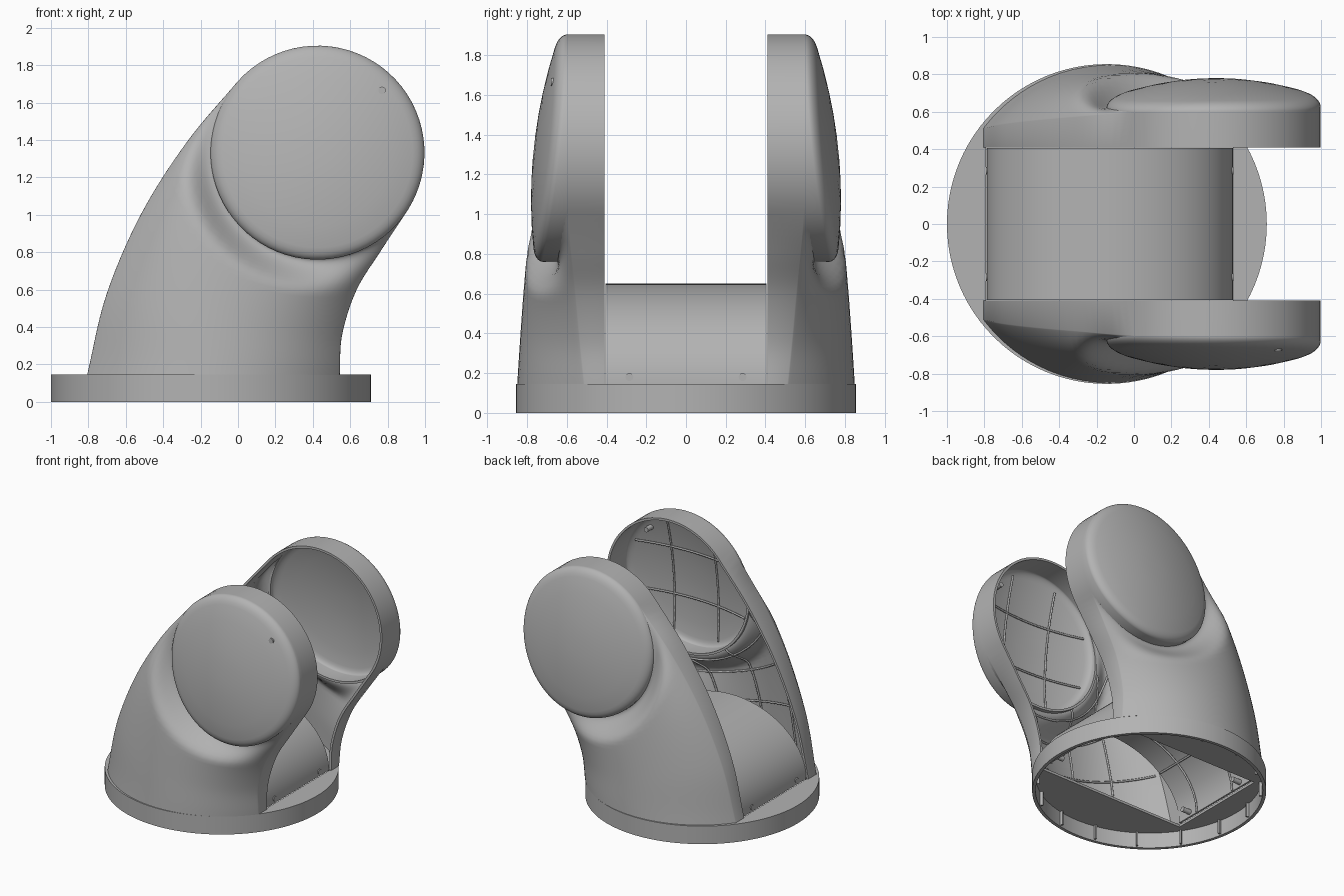
import bpy, bmesh, math
from mathutils import Vector, Matrix

if "Cube" in bpy.data.objects:
    bpy.data.objects.remove(bpy.data.objects["Cube"])

grey = bpy.data.materials.new("shell_grey")
grey.use_nodes = True
COLOUR = (0.45, 0.45, 0.45, 1)
grey.diffuse_color = COLOUR
grey.node_tree.nodes["Principled BSDF"].inputs["Base Color"].default_value = COLOUR


def add_grid(bm, rows, closed=False):
    """Skin a list of equally long point rows."""
    rings = [[bm.verts.new(p) for p in row] for row in rows]
    n = len(rows[0])
    for a, b in zip(rings, rings[1:]):
        for i in range(n if closed else n - 1):
            j = (i + 1) % n
            bm.faces.new((a[i], a[j], b[j], b[i]))
    return rings


def finish(name, bm, wall=0.0, angle=35):
    bmesh.ops.remove_doubles(bm, verts=bm.verts, dist=0.0005)
    bmesh.ops.recalc_face_normals(bm, faces=bm.faces)
    mesh = bpy.data.meshes.new(name)
    bm.to_mesh(mesh)
    bm.free()
    mesh.materials.append(grey)
    obj = bpy.data.objects.new(name, mesh)
    bpy.context.collection.objects.link(obj)
    bpy.ops.object.select_all(action="DESELECT")
    obj.select_set(True)
    bpy.context.view_layer.objects.active = obj
    if wall:
        mod = obj.modifiers.new("wall", "SOLIDIFY")
        mod.thickness, mod.offset = wall, 0
        bpy.ops.object.modifier_apply(modifier=mod.name)
    bpy.ops.object.shade_smooth_by_angle(angle=math.radians(angle))


def rod(name, a, b, radius):
    """Short cylinder between two points."""
    a, b = Vector(a), Vector(b)
    bm = bmesh.new()
    turn = (b - a).to_track_quat("Z", "Y").to_matrix().to_4x4()
    bmesh.ops.create_cone(bm, cap_ends=True, segments=16, radius1=radius, radius2=radius,
                          depth=(b - a).length, matrix=Matrix.Translation((a + b) / 2) @ turn)
    finish(name, bm)


def rib_curve(name, lines):
    curve = bpy.data.curves.new(name, "CURVE")
    curve.dimensions = "3D"
    curve.bevel_depth, curve.bevel_resolution = 0.008, 1
    for pts in lines:
        spline = curve.splines.new("POLY")
        spline.points.add(len(pts) - 1)
        for sp, p in zip(spline.points, pts):
            sp.co = (*p, 1)
    curve.materials.append(grey)
    bpy.context.collection.objects.link(bpy.data.objects.new(name, curve))


def through(points, v):
    """Smooth curve through evenly spaced control points, v in 0..1."""
    pts = [Vector(p) for p in points]
    pts = [2 * pts[0] - pts[1]] + pts + [2 * pts[-1] - pts[-2]]
    s = v * (len(points) - 1)
    i = min(int(s), len(points) - 2)
    u = s - i
    a, b, c, d = pts[i:i + 4]
    return 0.5 * (2 * b + (c - a) * u + (2 * a - 5 * b + 4 * c - d) * u * u
                  + (3 * b - a - 3 * c + d) * u ** 3)


# Arm outline: a round head joined to the foot by two curved edges
HEAD, HEAD_R, INNER_Y, HEAD_Y = Vector((0.425, 1.332)), 0.563, 0.41, 0.595
FOOT_Z, FOOT_R, FOOT_HALF = 0.145, 0.84, 0.67
FOOT_Y = math.sqrt(FOOT_R ** 2 - FOOT_HALF ** 2)


def on_head(deg):
    a = math.radians(deg)
    return HEAD + Vector((math.cos(a), math.sin(a))) * HEAD_R


ANG_L, ANG_R = 138, 328
LEFT = [(-0.797, FOOT_Z), (-0.695, 0.57), (-0.51, 1.0), (-0.265, 1.385), on_head(ANG_L)]
RIGHT = [(0.535, FOOT_Z), (0.548, 0.36), (0.625, 0.6), (0.755, 0.81), on_head(ANG_R)]
NV, NT = 28, 32


def edge_y(v):
    return FOOT_Y + (HEAD_Y - FOOT_Y) * v


def body_point(t, v, sgn, inset=0.0):
    """Outer skin of the lower arm: t runs across, v runs foot to head."""
    u = (t + 1) / 2
    a0, a1 = on_head(ANG_L), on_head(ANG_R)
    arc = on_head(ANG_L + (ANG_R - ANG_L) * u)
    p = through(LEFT, v).lerp(through(RIGHT, v), u) + v * v * (arc - a0.lerp(a1, u))
    swell = (math.sqrt(FOOT_R ** 2 - (FOOT_HALF * t) ** 2) - FOOT_Y) / (FOOT_R - FOOT_Y)
    d = min(1, max(0, ((p - HEAD).length - HEAD_R) / 0.19))
    blend = d * d * (3 - 2 * d)
    full = FOOT_R - 0.075 * v - edge_y(v)
    y = edge_y(v) + swell * (full * blend + (0.045 + 0.03 * t) * (1 - blend))
    return Vector((p.x, sgn * (y - inset), p.y))


def cap_y(p, q):
    """Tilted dome of the head cap with a rounded rim."""
    e = min(1, max(0, (math.hypot(p, q) - 0.9) / 0.1))
    dome = 0.757 + 0.005 * p - 0.06 * q - 0.1 * p * p - 0.065 * q * q
    return dome - 0.03 * (1 - math.sqrt(1 - e * e))


def cap_point(p, q, sgn, inset=0.0):
    return Vector((HEAD.x + HEAD_R * p, sgn * (cap_y(p, q) - inset), HEAD.y + HEAD_R * q))


for side, sgn in (("front", -1), ("back", 1)):
    # Lower arm skin plus the rim wall that runs round the whole outline
    bm = bmesh.new()
    vs = [i / NV for i in range(NV + 1)]
    ts = [math.sin(math.pi * (i / NT - 0.5)) for i in range(NT + 1)]
    add_grid(bm, [[body_point(t, v, sgn) for t in ts] for v in vs])
    degrees = range(ANG_L, ANG_L - 360, -5)
    path = [(through(LEFT, v), edge_y(v)) for v in vs]
    path += [(on_head(d), HEAD_Y) for d in degrees if ANG_R - 360 < d < ANG_L]
    path += [(through(RIGHT, v), edge_y(v)) for v in reversed(vs)]
    add_grid(bm, [[(p.x, sgn * INNER_Y, p.y) for p, _ in path],
                  [(p.x, sgn * y, p.y) for p, y in path]])

    # Domed round cap, joined to the rim wall
    rows = [[(p.x, sgn * HEAD_Y, p.y) for p in map(on_head, degrees)]]
    angles = [math.radians(d) for d in degrees]
    for r in (1, 0.997, 0.985, 0.965, 0.94, 0.9, 0.7, 0.5, 0.3, 0.12):
        rows.append([cap_point(r * math.cos(a), r * math.sin(a), sgn) for a in angles])
    rings = add_grid(bm, rows, closed=True)
    bm.faces.new(rings[-1])
    finish(side + "_arm_shell", bm, wall=0.018)

# Stiffening ribs and pin inside the front arm
steps = [i / 20 for i in range(21)]
lines = [[body_point(t, 0.95 * s, -1, 0.016) for s in steps] for t in (-0.5, 0, 0.5)]
lines += [[body_point(1.9 * s - 0.95, v, -1, 0.016) for s in steps] for v in (0.25, 0.5, 0.75)]
for c in (-0.35, 0.35):
    lines.append([cap_point(c, 1.7 * s - 0.85, -1, 0.016) for s in steps])
    lines.append([cap_point(1.7 * s - 0.85, c, -1, 0.016) for s in steps])
rib_curve("front_arm_ribs", lines)
pin_y = cap_y((0.77 - HEAD.x) / HEAD_R, (1.665 - HEAD.y) / HEAD_R)
rod("cap_pin", (0.77, -0.59, 1.665), (0.77, -pin_y - 0.016, 1.665), 0.02)

# Round base ring
CX, BASE_R = -0.145, 0.855
bm = bmesh.new()
section = [(BASE_R, 0), (BASE_R, FOOT_Z), (0.83, FOOT_Z), (0.83, 0), (BASE_R, 0)]
add_grid(bm, [[(CX + r * math.cos(math.tau * i / 96), r * math.sin(math.tau * i / 96), z)
               for i in range(96)] for r, z in section], closed=True)
finish("base_ring", bm)

# Ribs round the inside of the base ring
bm = bmesh.new()
for i in range(16):
    turn = Matrix.Rotation(math.tau * (i + 0.5) / 16, 4, "Z")
    bmesh.ops.create_cube(bm, size=1, matrix=Matrix.Translation((CX, 0, 0)) @ turn
                          @ Matrix.Translation((0.822, 0, 0.07))
                          @ Matrix.Diagonal((0.03, 0.012, 0.12, 1)))
finish("base_ribs", bm)

# Round deck with a rectangular opening under the cover
X0, X1, DECK_Y, DECK_Z = -0.79, 0.53, 0.425, 0.134
corners = [Vector(c) for c in ((X0, -DECK_Y), (X1, -DECK_Y), (X1, DECK_Y), (X0, DECK_Y))]
hole = [corners[k].lerp(corners[(k + 1) % 4], i / 24) for k in range(4) for i in range(24)]
centre = Vector((CX, 0))
outer = [centre + (p - centre).normalized() * 0.845 for p in hole]
bm = bmesh.new()
add_grid(bm, [[(p.x, p.y, DECK_Z) for p in loop] for loop in (hole, outer)], closed=True)
finish("base_deck", bm, wall=0.02)


# Arched cover between the arms
def arch(s, y, shrink=0.0):
    a = math.pi * s
    return Vector((-0.13 - (0.65 - shrink) * math.cos(a), y,
                   FOOT_Z + (0.497 - shrink) * math.sin(a)))


bm = bmesh.new()
add_grid(bm, [[arch(i / 48, y) for i in range(49)] for y in (-0.406, 0.406)])
finish("arched_cover", bm, wall=0.016)
lines = [[arch(s, y, 0.014) for s in steps] for y in (-0.2, 0.2)]
lines += [[arch(s, -0.39, 0.014), arch(s, 0.39, 0.014)] for s in (0.25, 0.5, 0.75)]
rib_curve("cover_ribs", lines)

# Screws at the foot of the cover
for y in (-0.285, 0.285):
    rod("left_screw", (0.44, y, 0.18), (0.532, y, 0.18), 0.02)
    rod("right_screw", (-0.7, y, 0.18), (-0.792, y, 0.18), 0.02)
